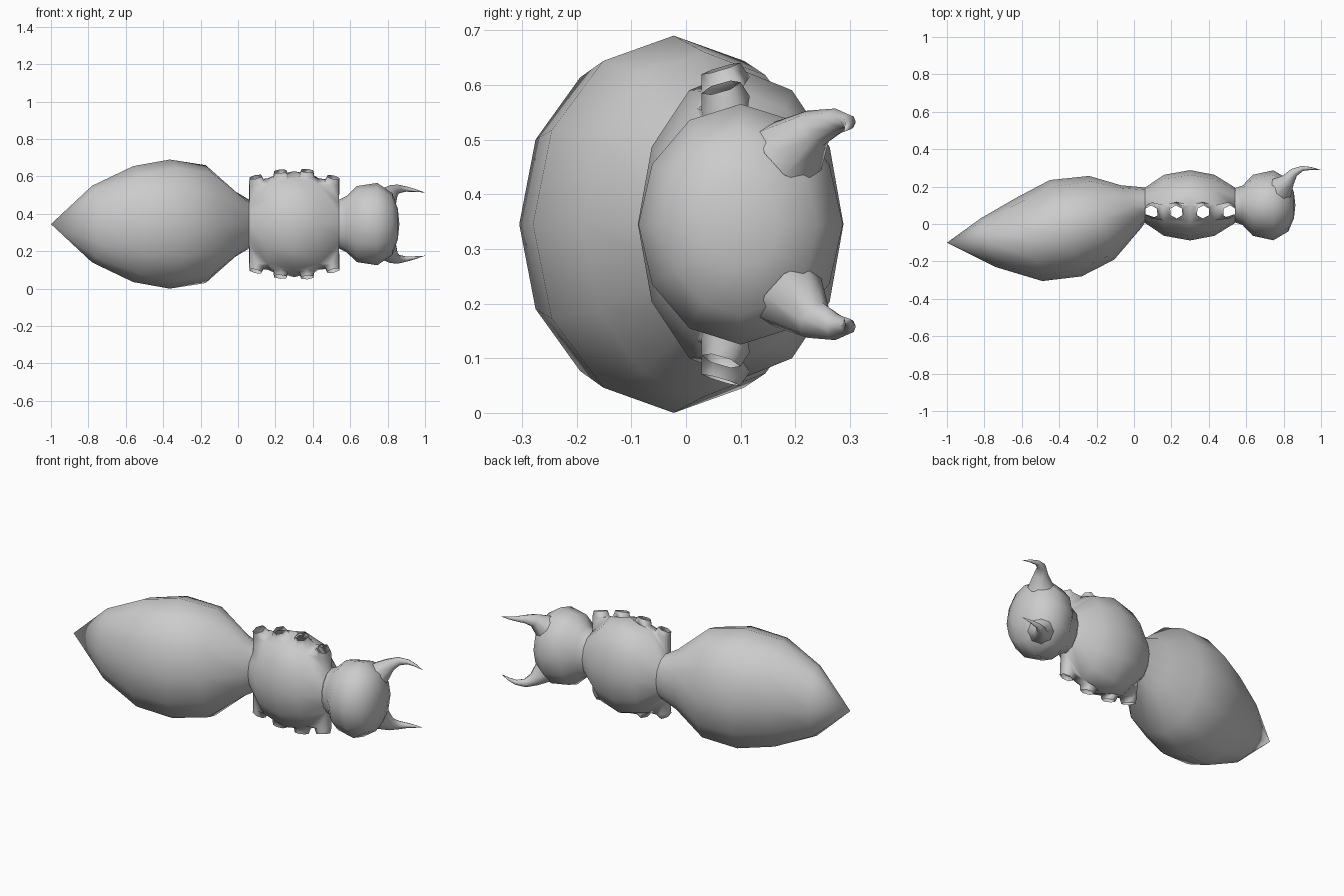
import bpy, bmesh, math
from mathutils import Vector

if "Cube" in bpy.data.objects:
    bpy.data.objects.remove(bpy.data.objects["Cube"])

MID = 0.345   # mirror plane height
SIDES = 12


def make_object(name, bm):
    bmesh.ops.recalc_face_normals(bm, faces=bm.faces)
    mesh = bpy.data.meshes.new(name)
    bm.to_mesh(mesh)
    bm.free()
    for p in mesh.polygons:
        p.use_smooth = True
    ob = bpy.data.objects.new(name, mesh)
    bpy.context.collection.objects.link(ob)
    return ob


def add_ring(bm, back, front, rz):
    """Elliptical ring given its two ends in plan (x, y) and its half height."""
    b, f = Vector((*back, MID)), Vector((*front, MID))
    mid, half = (b + f) / 2, (b - f) / 2
    ring = []
    for k in range(SIDES):
        a = math.tau * k / SIDES
        ring.append(bm.verts.new(mid + half * math.cos(a) + Vector((0, 0, rz * math.sin(a)))))
    return ring


def skin(bm, rings, skip=()):
    for r0, r1 in zip(rings, rings[1:]):
        n = len(r0)
        for k in range(n):
            if k not in skip:
                bm.faces.new((r0[k], r0[(k + 1) % n], r1[(k + 1) % n], r1[k]))


def cap(bm, ring, point):
    tip = bm.verts.new(point)
    for k in range(len(ring)):
        bm.faces.new((ring[k], ring[(k + 1) % len(ring)], tip))


# Abdomen: tilted rings tapering to a point
bm = bmesh.new()
rings = [add_ring(bm, *r) for r in (
    ((-0.82, 0.03), (-0.74, -0.23), 0.205),
    ((-0.63, 0.14), (-0.49, -0.305), 0.31),
    ((-0.45, 0.235), (-0.28, -0.28), 0.345),
    ((-0.24, 0.257), (-0.105, -0.19), 0.315),
    ((-0.07, 0.207), (0.04, -0.02), 0.175),
    ((0.06, 0.195), (0.06, 0.01), 0.13))]
skin(bm, rings)
cap(bm, rings[0], (-1, -0.1, MID))
make_object("abdomen", bm)

# Thorax: side panels left open for the leg sockets
bm = bmesh.new()
rings = [add_ring(bm, (x, 0.1 + ry), (x, 0.1 - ry), rz) for x, ry, rz in (
    (0.06, 0.095, 0.13), (0.16, 0.163, 0.245), (0.30, 0.188, 0.283),
    (0.43, 0.163, 0.245), (0.54, 0.095, 0.13))]
skin(bm, rings, skip=(3, 8))


def hexagon(bm, center, normal, r):
    n = normal.normalized()
    v = (Vector((0, 1, 0)) - n * n.y).normalized()
    u = v.cross(n)
    if u.x < 0:
        u = -u
    return [bm.verts.new(center + r * (u * math.sin(i * math.tau / 6) + v * math.cos(i * math.tau / 6)))
            for i in range(6)]   # order: back, right back, right front, front, left front, left back


# Leg sockets: open hexagonal stubs grown out of the panels
SOCKETS = ((0.093, 0.597), (0.226, 0.627), (0.370, 0.630), (0.510, 0.595))
for side in (1, -1):
    ka, kb = (3, 4) if side > 0 else (9, 8)
    for i, (x, z) in enumerate(SOCKETS):
        A, B = rings[i][ka], rings[i][kb]
        D, C = rings[i + 1][ka], rings[i + 1][kb]
        n = Vector(((x - 0.3) * 1.2, -0.3, side))
        c = Vector((x, 0.064, MID + side * (z - MID)))
        low = hexagon(bm, c - n.normalized() * 0.03, n, 0.046)
        top = hexagon(bm, c, n, 0.037)
        skin(bm, [low, top])
        bm.faces.new((A, B, low[4], low[5]))
        bm.faces.new((C, D, low[1], low[2]))
        for tri in ((B, low[3], low[4]), (B, C, low[3]), (C, low[2], low[3]),
                    (D, low[0], low[1]), (D, A, low[0]), (A, low[5], low[0])):
            bm.faces.new(tri)
make_object("thorax", bm)

# Head with short neck
bm = bmesh.new()
rings = [add_ring(bm, (x, 0.1 + ry), (x, 0.1 - ry), rz) for x, ry, rz in (
    (0.54, 0.092, 0.13), (0.58, 0.105, 0.15), (0.635, 0.163, 0.203),
    (0.745, 0.187, 0.22), (0.825, 0.14, 0.165), (0.855, 0.07, 0.08))]
skin(bm, rings)
cap(bm, rings[-1], (0.863, 0.1, MID))
make_object("head", bm)

# Curved mandibles, mirrored in height
PATH = (((0.785, 0.19, 0.475), 0.07), ((0.825, 0.235, 0.52), 0.037),
        ((0.855, 0.275, 0.533), 0.024), ((0.90, 0.297, 0.532), 0.014),
        ((0.945, 0.297, 0.525), 0.008))
TIP = (1.0, 0.289, 0.514)
for name, side in (("upper_mandible", 1), ("lower_mandible", -1)):
    bm = bmesh.new()
    pts = [Vector((p[0], p[1], MID + side * (p[2] - MID))) for p, _ in PATH]
    tip = Vector((TIP[0], TIP[1], MID + side * (TIP[2] - MID)))
    nxt = pts[1:] + [tip]
    prv = [pts[0]] + pts[:-1]
    rings = []
    for (p, r), c, a, b in zip(PATH, pts, prv, nxt):
        d = (b - a).normalized()
        v = Vector((0, 0, 1)).cross(d).normalized()
        w = d.cross(v)
        rings.append([bm.verts.new(c + r * (v * math.cos(k * math.tau / 8) + w * math.sin(k * math.tau / 8)))
                      for k in range(8)])
    skin(bm, rings)
    cap(bm, rings[-1], tip)
    make_object(name, bm)
